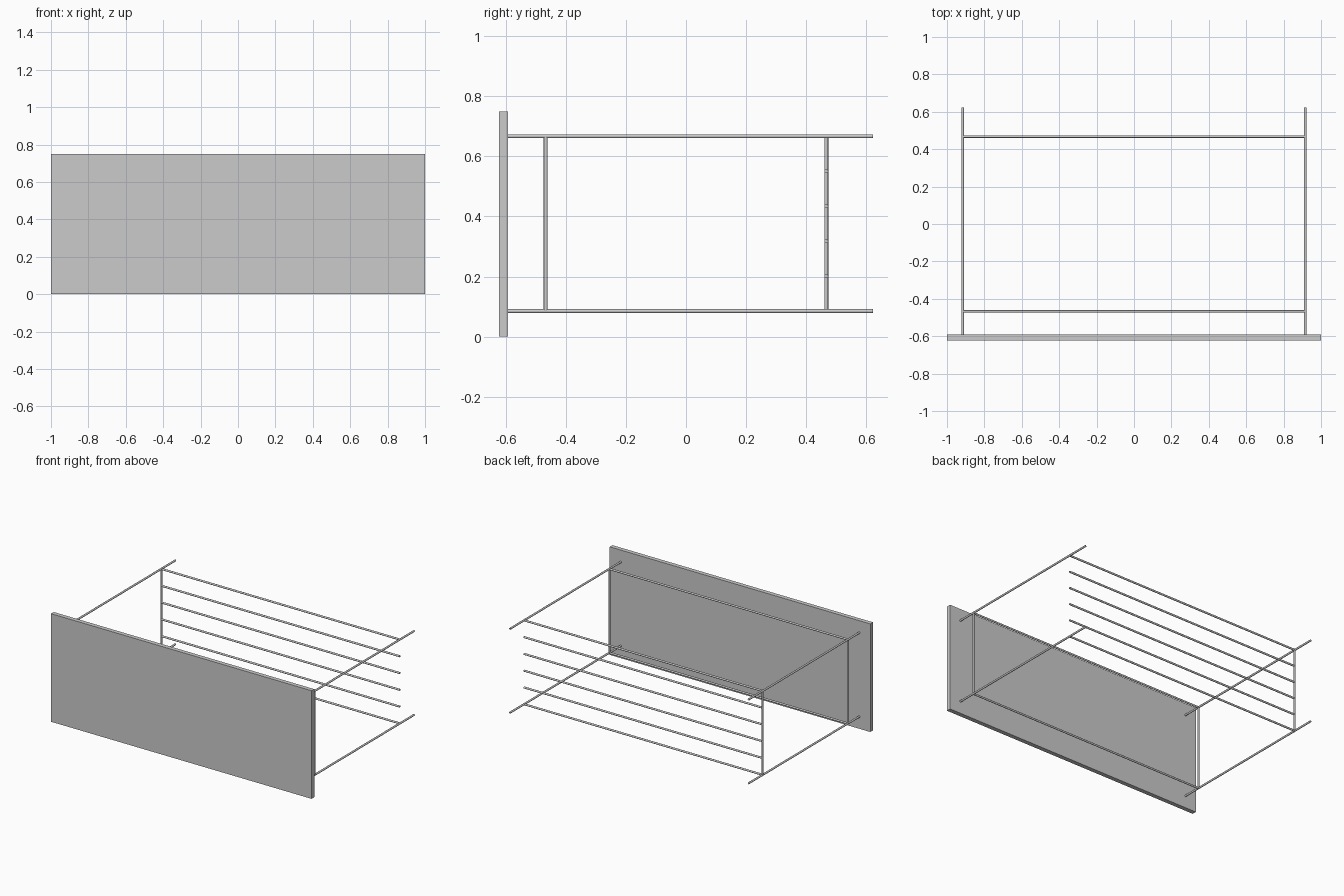
import bpy
from mathutils import Vector

if "Cube" in bpy.data.objects:
    bpy.data.objects.remove(bpy.data.objects["Cube"])

R = 0.0065                 # rod radius
X = 0.916                  # side rail offset
Y = 0.467                  # cross frame offset
Z0, Z1 = 0.085, 0.667      # lower and upper rail heights
PANEL_BACK, BACK = -0.592, 0.622


def rod(name, a, b):
    a, b = Vector(a), Vector(b)
    d = b - a
    bpy.ops.mesh.primitive_cylinder_add(vertices=16, radius=R, depth=d.length,
                                        location=(a + b) / 2,
                                        rotation=d.to_track_quat('Z', 'Y').to_euler())
    bpy.context.object.name = name
    bpy.ops.object.shade_smooth_by_angle()


# front panel
bpy.ops.mesh.primitive_cube_add(size=1, location=(0, (PANEL_BACK - BACK) / 2, 0.375))
panel = bpy.context.object
panel.name = "front_panel"
panel.scale = (2, BACK + PANEL_BACK, 0.75)

# side rails running front to back, and front cross bars
for z, level in ((Z0, "lower"), (Z1, "upper")):
    for s, side in ((-1, "left"), (1, "right")):
        rod(f"{level}_{side}_rail", (s * X, PANEL_BACK, z), (s * X, BACK, z))
    rod(f"{level}_front_bar", (-X, -Y, z), (X, -Y, z))

# upright posts: two at the front, one at the rear left
for s, y, name in ((-1, -Y, "front_left"), (1, -Y, "front_right"), (-1, Y, "rear_left")):
    rod(f"{name}_post", (s * X, y, Z0), (s * X, y, Z1))

# evenly spaced rear bars
for i in range(6):
    z = Z0 + (Z1 - Z0) * i / 5
    rod(f"rear_bar_{i + 1}", (-X, Y, z), (X, Y, z))
